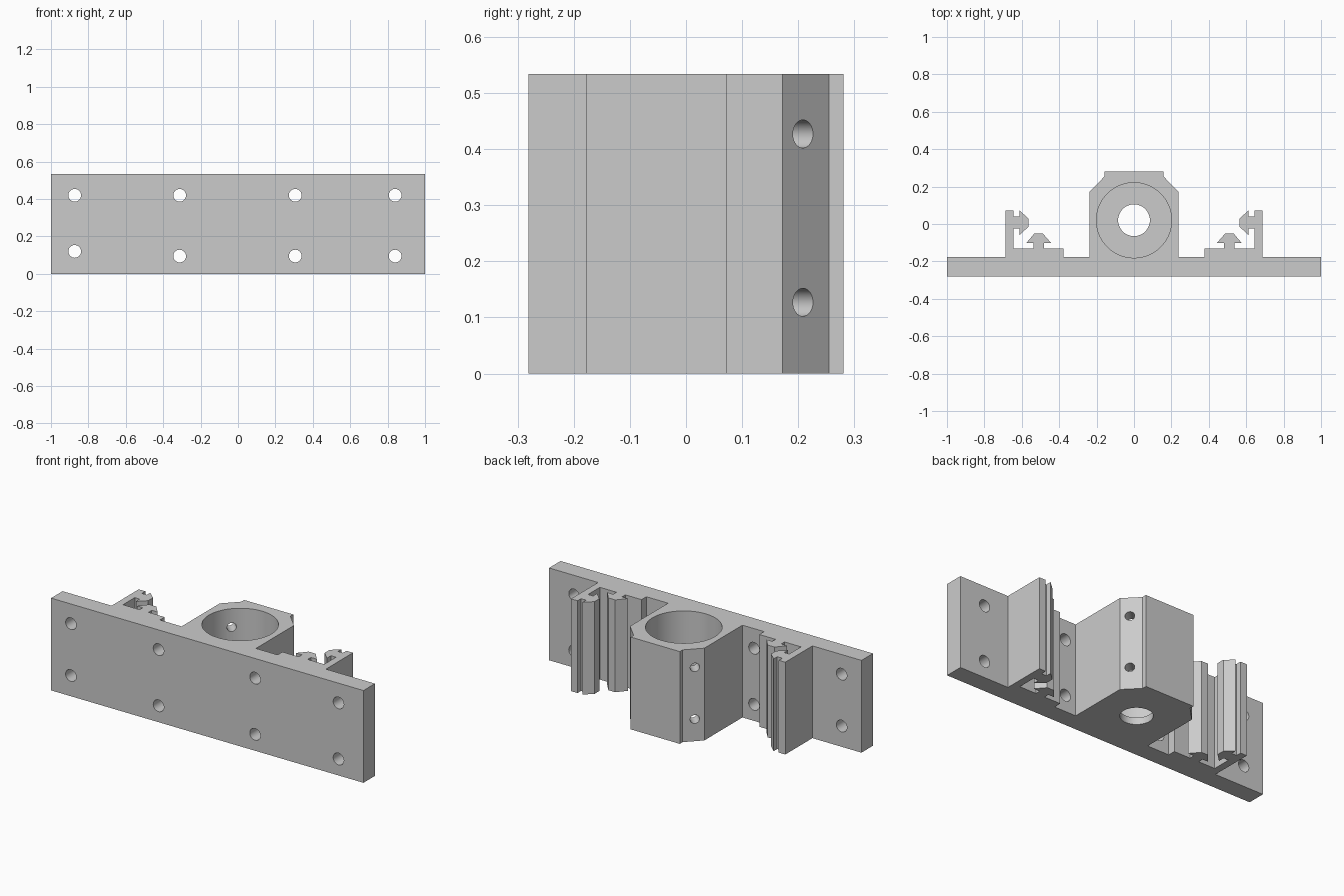
import bpy, bmesh
from math import radians
from mathutils import Vector

cube = bpy.data.objects.get("Cube")
if cube:
    bpy.data.objects.remove(cube, do_unlink=True)

HEIGHT = 0.534
FLOOR = 0.04
BORE_Y = 0.02
PLATE_BACK = -0.176

grey = bpy.data.materials.new("light grey")
grey.use_nodes = True
colour = (0.6, 0.6, 0.6, 1)
grey.diffuse_color = colour
grey.node_tree.nodes["Principled BSDF"].inputs["Base Color"].default_value = colour


def link(name, bm):
    bmesh.ops.recalc_face_normals(bm, faces=bm.faces)
    mesh = bpy.data.meshes.new(name)
    bm.to_mesh(mesh)
    bm.free()
    obj = bpy.data.objects.new(name, mesh)
    bpy.context.collection.objects.link(obj)
    return obj


def extrude_outline(name, points):
    """Closed plan outline raised to the full height."""
    bm = bmesh.new()
    face = bm.faces.new([bm.verts.new((x, y, 0)) for x, y in points])
    top = bmesh.ops.extrude_face_region(bm, geom=[face])["geom"]
    bmesh.ops.translate(bm, vec=(0, 0, HEIGHT),
                        verts=[v for v in top if isinstance(v, bmesh.types.BMVert)])
    obj = link(name, bm)
    obj.data.materials.append(grey)
    return obj


def drill(target, centre, direction, radius, length, segments=32):
    """Cut a round hole centred on a point."""
    bm = bmesh.new()
    bmesh.ops.create_cone(bm, cap_ends=True, segments=segments, radius1=radius,
                          radius2=radius, depth=length)
    cutter = link("hole_cutter", bm)
    cutter.hide_render = True
    cutter.location = centre
    cutter.rotation_mode = 'QUATERNION'
    cutter.rotation_quaternion = Vector(direction).to_track_quat('Z', 'Y')
    mod = target.modifiers.new("hole", 'BOOLEAN')
    mod.operation = 'DIFFERENCE'
    mod.solver = 'EXACT'
    mod.object = cutter
    bpy.context.view_layer.objects.active = target
    bpy.ops.object.modifier_apply(modifier=mod.name)
    bpy.data.objects.remove(cutter, do_unlink=True)


# Mounting plate and chamfered bearing block share one symmetric outline
half = [(1, -0.281), (1, PLATE_BACK), (0.238, PLATE_BACK), (0.238, 0.172),
        (0.157, 0.255), (0.157, 0.281)]
body = extrude_outline("plate_and_block", half + [(-x, y) for x, y in reversed(half)])

# Blind bore with a smaller hole through its floor
drill(body, (0, BORE_Y, FLOOR + 0.5), (0, 0, 1), 0.201, 1, 72)
drill(body, (0, BORE_Y, 0), (0, 0, 1), 0.085, 0.3, 48)

# Set screw holes through both chamfers
for side in (-1, 1):
    for z in (0.127, 0.427):
        drill(body, (side * 0.202, 0.208, z), (side, 1, 0), 0.025, 0.24)

# Screw holes through the plate
for x, low in ((-0.873, 0.12), (-0.312, 0.095), (0.306, 0.095), (0.84, 0.095)):
    for z in (low, 0.42):
        drill(body, (x, -0.23, z), (0, 1, 0), 0.034, 0.2)

bpy.ops.object.select_all(action='DESELECT')
body.select_set(True)
bpy.context.view_layer.objects.active = body
bpy.ops.object.shade_smooth_by_angle(angle=radians(30))

# Angled rails with two arrow-shaped tongues, mirrored
rail = [(0.686, PLATE_BACK), (0.686, 0.072), (0.644, 0.072), (0.644, 0.04),
        (0.612, 0.04), (0.612, 0.072), (0.565, 0.03), (0.565, -0.015),
        (0.612, -0.06), (0.612, -0.024), (0.644, -0.024), (0.644, -0.132),
        (0.538, -0.132), (0.538, -0.102), (0.576, -0.102), (0.532, -0.05),
        (0.488, -0.05), (0.443, -0.102), (0.481, -0.102), (0.481, -0.132),
        (0.377, -0.132), (0.377, PLATE_BACK)]
for side, name in ((1, "left_rail"), (-1, "right_rail")):
    extrude_outline(name, [(side * x, y) for x, y in rail])
